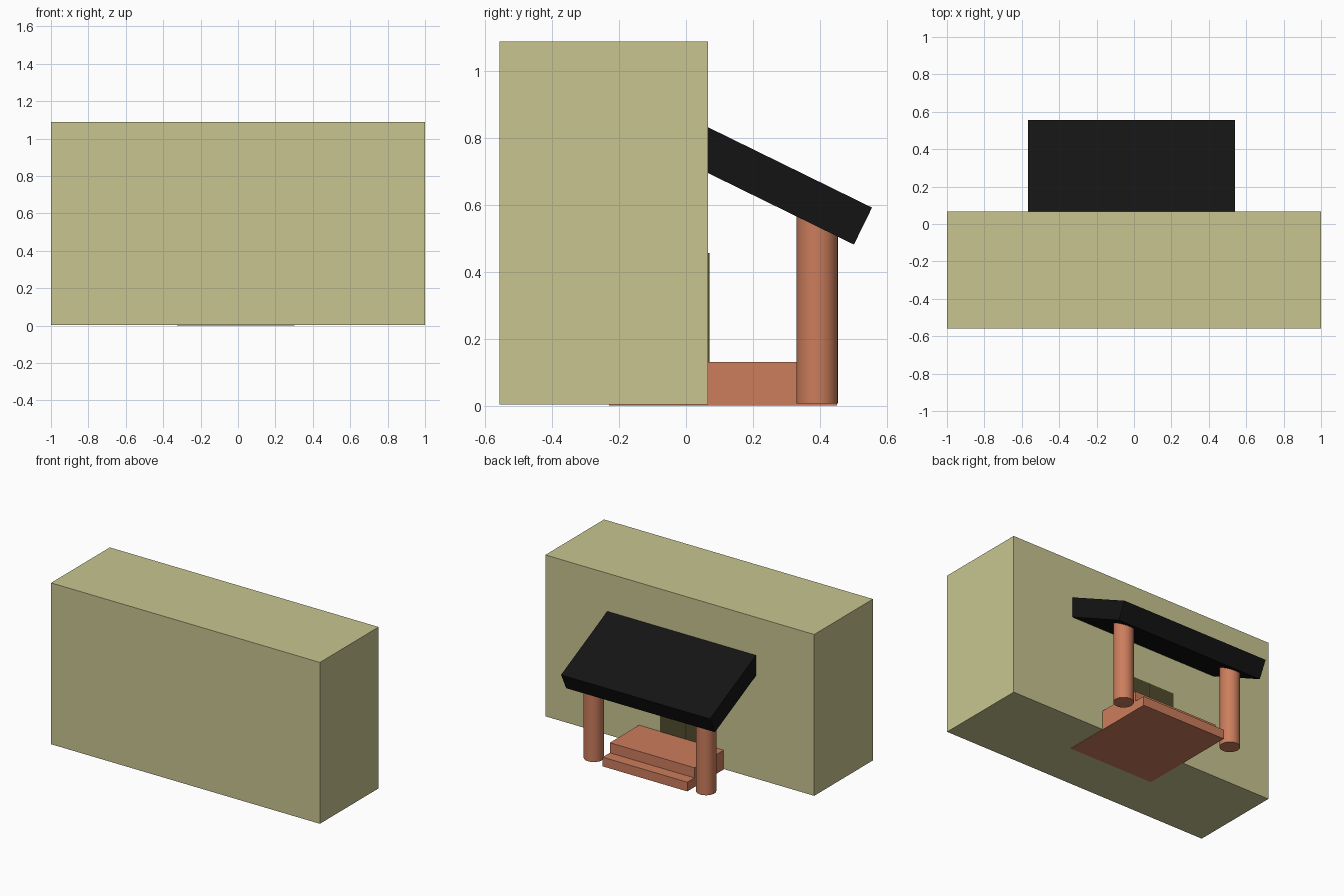
import bpy
from mathutils import Vector

if "Cube" in bpy.data.objects:
    bpy.data.objects.remove(bpy.data.objects["Cube"])


def material(name, rgb):
    m = bpy.data.materials.new(name)
    m.diffuse_color = (*rgb, 1)
    m.use_nodes = True
    m.node_tree.nodes["Principled BSDF"].inputs["Base Color"].default_value = m.diffuse_color
    return m


WALL = material("wall_cream", (0.58, 0.56, 0.28))
BRICK = material("terracotta", (0.60, 0.205, 0.107))
ROOF = material("roof_black", (0.007, 0.007, 0.007))
DOOR = material("door_olive", (0.08, 0.072, 0.026))


def extrude_x(name, profile, x0, x1, mat):
    """Extrude a (y, z) profile from x0 to x1."""
    n = len(profile)
    verts = [(x, y, z) for x in (x0, x1) for y, z in profile]
    faces = [tuple(range(n))[::-1], tuple(range(n, 2 * n))]
    faces += [(i, (i + 1) % n, n + (i + 1) % n, n + i) for i in range(n)]
    me = bpy.data.meshes.new(name)
    me.from_pydata(verts, [], faces)
    me.materials.append(mat)
    ob = bpy.data.objects.new(name, me)
    bpy.context.collection.objects.link(ob)
    return ob


def box(name, x0, x1, y0, y1, z0, z1, mat):
    return extrude_x(name, [(y0, z0), (y1, z0), (y1, z1), (y0, z1)], x0, x1, mat)


# Building block
box("building", -1, 1, -0.558, 0.066, 0.003, 1.088, WALL)

# Entrance steps as one stepped profile, running back into the wall
extrude_x("steps", [(-0.23, 0), (0.452, 0), (0.452, 0.062), (0.376, 0.062),
                    (0.376, 0.13), (-0.23, 0.13)], -0.326, 0.303, BRICK)

# Double door, two leaves with a narrow gap
for name, x0, x1 in (("door_left", -0.050, 0.145), ("door_right", -0.252, -0.058)):
    box(name, x0, x1, 0.03, 0.07, 0.11, 0.456, DOOR)

# Sloped canopy slab: built from its front top corner along the slope
corner = Vector((0.556, 0.592))
along = Vector((-0.898, 0.440)) * 0.62
down = Vector((-0.440, -0.898)) * 0.123
extrude_x("canopy_roof", [tuple(p) for p in (corner, corner + along,
          corner + along + down, corner + down)], -0.567, 0.54, ROOF)

# Columns holding the canopy
for name, x in (("column_left", 0.411), ("column_right", -0.424)):
    bpy.ops.mesh.primitive_cylinder_add(vertices=32, radius=0.062, depth=0.564,
                                        location=(x, 0.392, 0.288))
    ob = bpy.context.object
    ob.name = name
    ob.data.materials.append(BRICK)
    bpy.ops.object.shade_smooth_by_angle()
